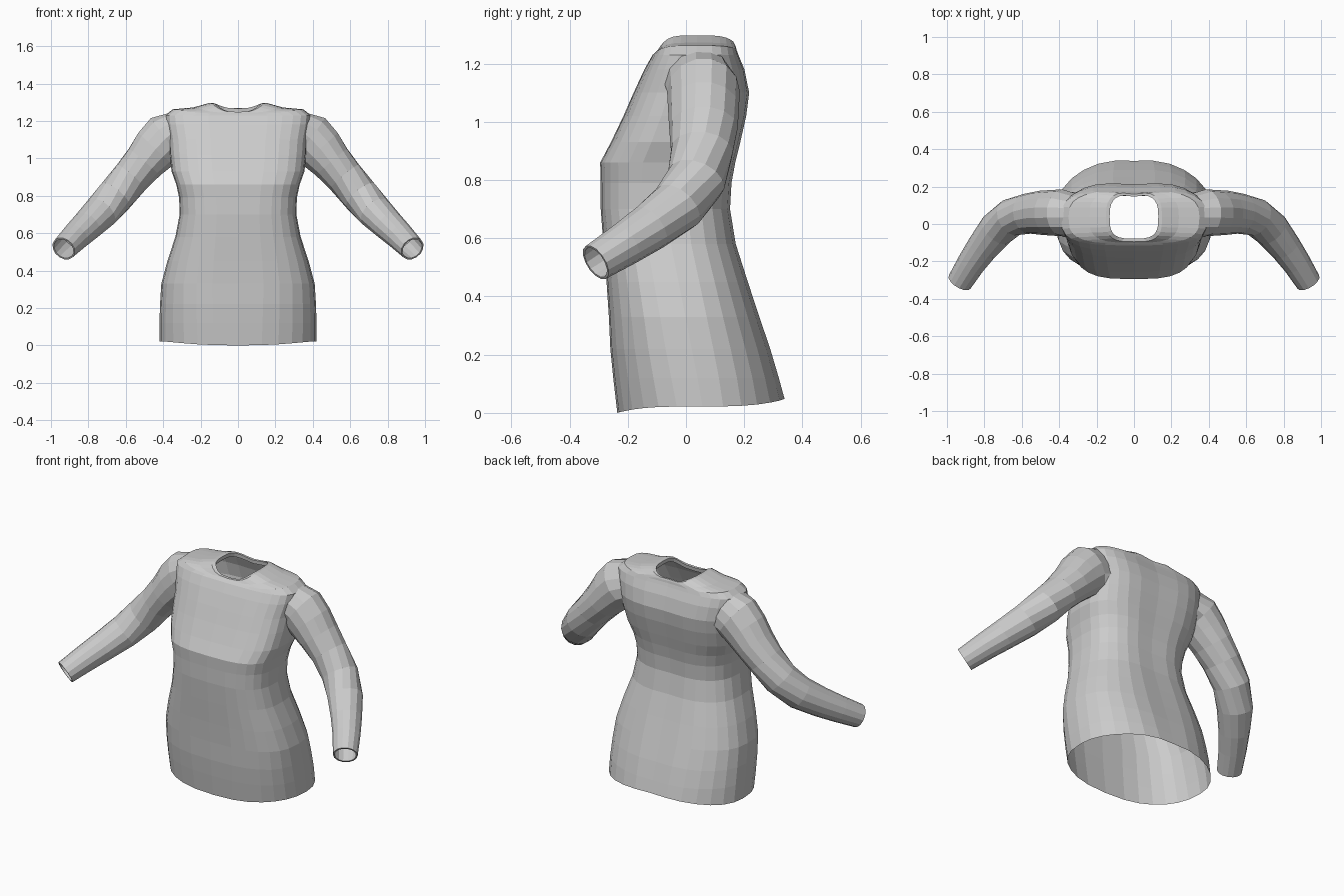
import bpy
import bmesh
from math import sin, cos, tau, copysign
from mathutils import Vector
from mathutils.bvhtree import BVHTree

default_cube = bpy.data.objects.get("Cube")
if default_cube:
    bpy.data.objects.remove(default_cube, do_unlink=True)

TORSO_SIDES = 28
SLEEVE_SIDES = 14

fabric = bpy.data.materials.new("grey_fabric")
fabric.use_nodes = True
grey = (0.6, 0.6, 0.6, 1)
fabric.diffuse_color = grey
fabric.node_tree.nodes["Principled BSDF"].inputs["Base Color"].default_value = grey


def loft(rings):
    """Join a list of equally long point rings with quads."""
    bm = bmesh.new()
    loops = [[bm.verts.new(point) for point in ring] for ring in rings]
    for low, high in zip(loops, loops[1:]):
        for i in range(len(low)):
            j = (i + 1) % len(low)
            bm.faces.new((low[i], low[j], high[j], high[i]))
    bmesh.ops.recalc_face_normals(bm, faces=bm.faces)
    return bm


def finish(bm, name):
    mesh = bpy.data.meshes.new(name)
    bm.to_mesh(mesh)
    bm.free()
    mesh.materials.append(fabric)
    obj = bpy.data.objects.new(name, mesh)
    bpy.context.collection.objects.link(obj)
    return obj


def body_ring(half_width, front, back, z_front, z_side, z_back):
    """Rounded-box cross-section whose height may differ at front, side and back."""
    middle, half_depth = (front + back) / 2, (back - front) / 2
    squareness = 2.1 + 0.7 * z_side
    ring = []
    for i in range(TORSO_SIDES):
        c, s = cos(tau * i / TORSO_SIDES), sin(tau * i / TORSO_SIDES)
        power = 2 / (squareness + (0.4 if s < 0 else 0))
        x = half_width * copysign(abs(c) ** power, c)
        y = middle + half_depth * copysign(abs(s) ** power, s)
        # Shallow groove along the spine
        y -= 0.012 * max(0, s) ** 40
        z_end = z_back if s > 0 else z_front
        ring.append(Vector((x, y, z_side + (z_end - z_side) * abs(s) ** 3)))
    return ring


# Torso: half width, front y, back y at each height
body = [
    (0.12, 0.42, -0.25, 0.33),
    (0.22, 0.417, -0.26, 0.30),
    (0.33, 0.41, -0.265, 0.262),
    (0.45, 0.378, -0.273, 0.222),
    (0.58, 0.335, -0.284, 0.18),
    (0.70, 0.312, -0.293, 0.16),
    (0.79, 0.315, -0.293, 0.165),
    (0.86, 0.33, -0.295, 0.178),
    (0.93, 0.355, -0.258, 0.195),
    (1.02, 0.365, -0.215, 0.215),
    (1.10, 0.37, -0.18, 0.225),
    (1.18, 0.385, -0.143, 0.208),
    (1.23, 0.39, -0.115, 0.187),
]
rings = [body_ring(0.42, -0.236, 0.35, 0, 0.022, 0.05)]
rings += [body_ring(w, f, b, z, z, z) for z, w, f, b in body]

# Shoulder yoke, raised neckline and its turned-in edge
yoke = [
    (0.35, -0.106, 0.18, 1.238, 1.262, 1.248),
    (0.24, -0.10, 0.177, 1.243, 1.272, 1.26),
    (0.15, -0.095, 0.172, 1.248, 1.297, 1.268),
    (0.13, -0.078, 0.158, 1.248, 1.295, 1.267),
    (0.135, -0.082, 0.16, 1.225, 1.27, 1.245),
]
rings += [body_ring(*row) for row in yoke]
torso = loft(rings)
torso_surface = BVHTree.FromBMesh(torso)

# Sleeve: centre x, y, z and radii across and along the height
stations = [
    (0.33, 0.058, 1.13, 0.12, 0.135),
    (0.385, 0.06, 1.105, 0.125, 0.14),
    (0.44, 0.06, 1.05, 0.122, 0.13),
    (0.50, 0.06, 0.98, 0.118, 0.112),
    (0.57, 0.055, 0.90, 0.108, 0.102),
    (0.655, 0.035, 0.80, 0.102, 0.10),
    (0.735, -0.03, 0.71, 0.098, 0.093),
    (0.81, -0.125, 0.637, 0.085, 0.083),
    (0.87, -0.21, 0.58, 0.076, 0.075),
    (0.932, -0.31, 0.517, 0.068, 0.066),
]


def sleeve_ring(index, scale=1):
    centre = Vector(stations[index][:3])
    before = Vector(stations[max(index - 1, 0)][:3])
    after = Vector(stations[min(index + 1, len(stations) - 1)][:3])
    along = (after - before).normalized()
    across = along.cross(Vector((0, 0, 1))).normalized()
    upward = across.cross(along)
    wide, tall = (radius * scale for radius in stations[index][3:])
    turns = [tau * i / SLEEVE_SIDES for i in range(SLEEVE_SIDES)]
    return [centre + across * wide * cos(t) + upward * tall * sin(t) for t in turns]


def build_sleeve(name, side):
    tube = [sleeve_ring(i) for i in range(len(stations))]
    # The armhole seam lies on the torso surface
    tube[0] = [torso_surface.find_nearest(point)[0] for point in tube[0]]
    # The cuff folds inward
    tube += [sleeve_ring(-1 + len(stations), 0.87), sleeve_ring(len(stations) - 2, 0.9)]
    return finish(loft([[Vector((p.x * side, p.y, p.z)) for p in ring] for ring in tube]), name)


build_sleeve("left_sleeve", 1)
build_sleeve("right_sleeve", -1)

# Open the armholes that the sleeves cover
armhole = Vector((0.38, 0.06, 1.11))
covered = []
for face in torso.faces:
    centre = face.calc_center_median()
    centre.x = abs(centre.x)
    if (centre - armhole).length < 0.07:
        covered.append(face)
bmesh.ops.delete(torso, geom=covered, context="FACES")
finish(torso, "torso")
